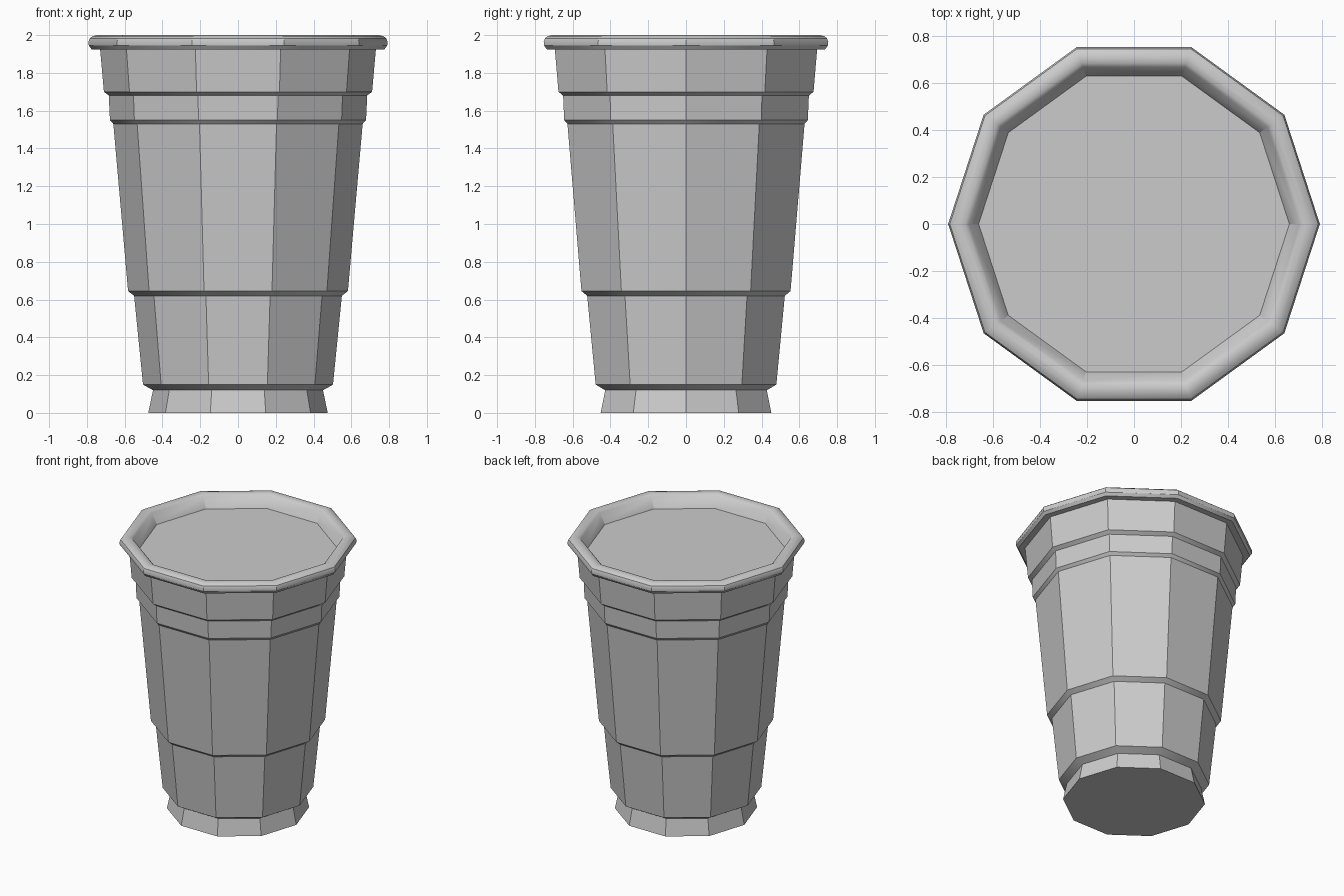
import bpy, bmesh
from math import cos, sin, pi, radians

if "Cube" in bpy.data.objects:
    bpy.data.objects.remove(bpy.data.objects["Cube"])

SIDES = 10


def lathe(name, profile, cap_bottom=False, cap_top=False):
    """Sweep a (radius, z) profile around z with ten flat sides."""
    bm = bmesh.new()
    rings = [[bm.verts.new((r * cos(2 * pi * i / SIDES), r * sin(2 * pi * i / SIDES), z))
              for i in range(SIDES)] for r, z in profile]
    for a, b in zip(rings, rings[1:]):
        for i in range(SIDES):
            j = (i + 1) % SIDES
            bm.faces.new((a[i], a[j], b[j], b[i]))
    if cap_bottom:
        bm.faces.new(rings[0][::-1])
    if cap_top:
        bm.faces.new(rings[-1])
    mesh = bpy.data.meshes.new(name)
    bm.to_mesh(mesh)
    bm.free()
    obj = bpy.data.objects.new(name, mesh)
    bpy.context.collection.objects.link(obj)
    bpy.ops.object.select_all(action='DESELECT')
    obj.select_set(True)
    bpy.context.view_layer.objects.active = obj
    bpy.ops.object.shade_smooth_by_angle(angle=radians(30))
    return obj


# Tapered stepped wall with flared foot and closed base
lathe("cup_body", [(0.475, 0), (0.45, 0.12), (0.503, 0.15), (0.55, 0.62),
                   (0.582, 0.645), (0.66, 1.53), (0.678, 1.55), (0.684, 1.68),
                   (0.71, 1.70), (0.73, 1.925)], cap_bottom=True)

# Rolled lip, continuing down the short inner wall
lathe("cup_rim", [(0.73, 1.925), (0.775, 1.925), (0.79, 1.945), (0.792, 1.965),
                  (0.785, 1.983), (0.77, 1.994), (0.745, 2.0), (0.72, 1.997),
                  (0.703, 1.985), (0.662, 1.91)])

# Flat surface just below the lip
lathe("cup_fill", [(0.662, 1.91)], cap_top=True)
